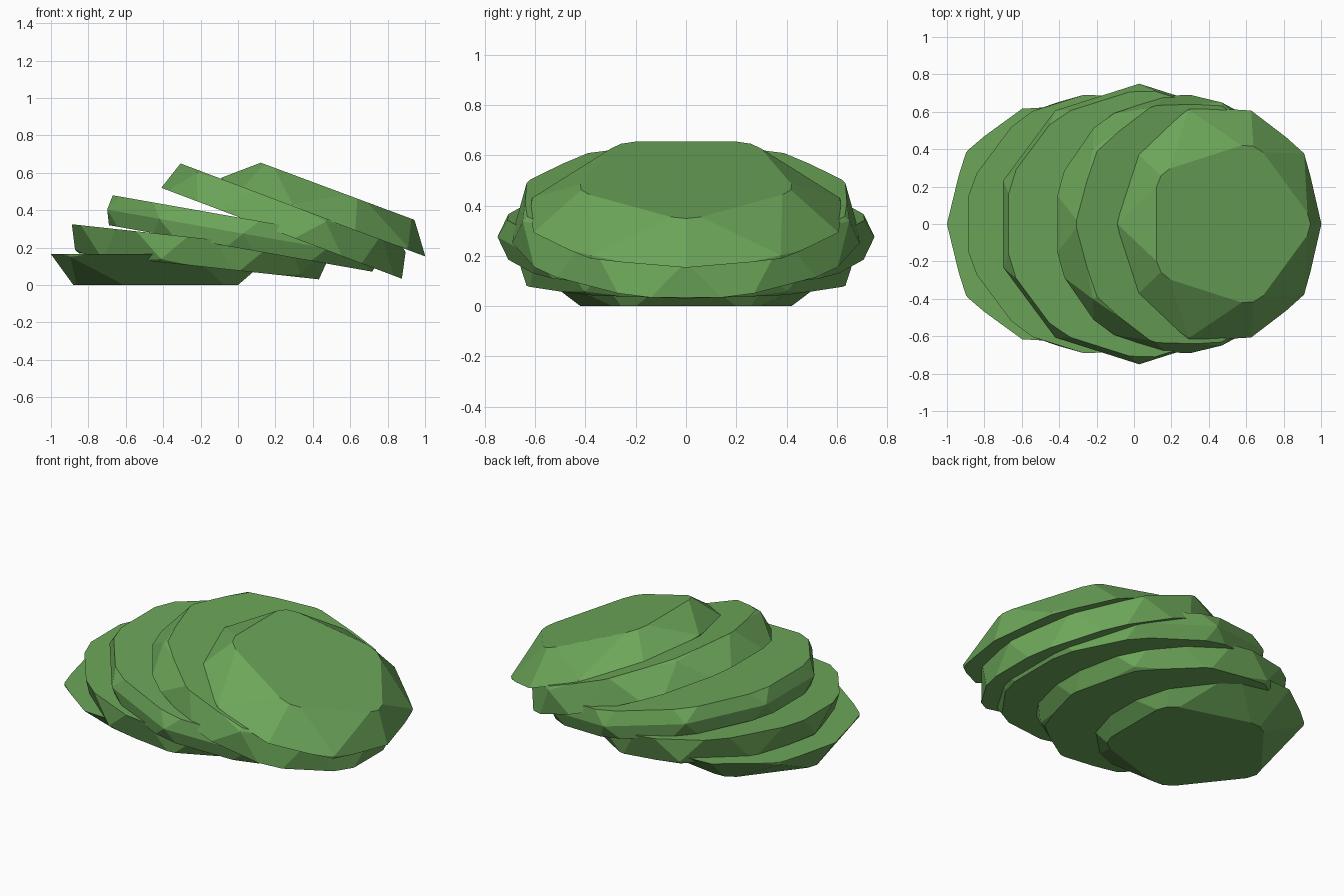
import bpy, bmesh, math
from mathutils import Vector, Matrix

if "Cube" in bpy.data.objects:
    bpy.data.objects.remove(bpy.data.objects["Cube"])

green = bpy.data.materials.new("green")
green.diffuse_color = (0.15, 0.38, 0.10, 1)
green.use_nodes = True
green.node_tree.nodes["Principled BSDF"].inputs["Base Color"].default_value = green.diffuse_color


def ring_range(bm, z):
    """x range and y half-width of the cut outline at height z"""
    ring = [v.co for v in bm.verts if abs(v.co.z - z) < 1e-4]
    xs = [c.x for c in ring]
    return min(xs), max(xs), max(abs(c.y) for c in ring)


def add_slice(name, cut, corner, tilt, length, thick, left, right, widths):
    """Slab cut from a low-poly ball, fitted to its outlines, laid at a tilt"""
    bm = bmesh.new()
    bmesh.ops.create_icosphere(bm, subdivisions=2, radius=1)
    lo, hi = cut
    for z, n in ((lo, -1), (hi, 1)):
        geom = bm.verts[:] + bm.edges[:] + bm.faces[:]
        res = bmesh.ops.bisect_plane(bm, geom=geom, plane_co=(0, 0, z),
                                     plane_no=(0, 0, n), clear_outer=True)
        edges = [e for e in res["geom_cut"] if isinstance(e, bmesh.types.BMEdge)]
        bmesh.ops.contextual_create(bm, geom=edges)
    a, b = ring_range(bm, lo), ring_range(bm, hi)
    for v in bm.verts:
        t = (v.co.z - lo) / (hi - lo)
        mix = lambda p, q: p + (q - p) * t
        x0, x1, y1 = (mix(p, q) for p, q in zip(a, b))
        s = (v.co.x - x0) / (x1 - x0)
        start, end = left * t, length + right * t
        v.co = Vector((start + (end - start) * s,
                       v.co.y / y1 * mix(*widths), thick * t))
    bmesh.ops.recalc_face_normals(bm, faces=bm.faces)
    bm.transform(Matrix.Translation((corner[0], 0, corner[1]))
                 @ Matrix.Rotation(math.radians(tilt), 4, 'Y'))
    me = bpy.data.meshes.new(name)
    bm.to_mesh(me)
    bm.free()
    me.materials.append(green)
    bpy.context.collection.objects.link(bpy.data.objects.new(name, me))


# Five fallen slices, bottom to top
add_slice("bottom_end_slice", (-0.80, -0.50), (-0.88, 0.0), 0, 0.88, 0.165,
          -0.12, 0.17, (0.42, 0.63))
add_slice("lower_slice", (-0.48, -0.17), (-0.85, 0.17), 6.2, 1.29, 0.15,
          -0.055, 0.05, (0.64, 0.69))
add_slice("middle_slice", (-0.16, 0.16), (-0.69, 0.32), 10, 1.43, 0.161,
          -0.008, 0.008, (0.71, 0.71))
add_slice("upper_slice", (0.17, 0.48), (-0.41, 0.52), 20.7, 1.375, 0.158,
          0.05, -0.055, (0.69, 0.64))
add_slice("top_end_slice", (0.50, 0.80), (-0.09, 0.559), 20.4, 1.165, 0.163,
          0.165, -0.123, (0.62, 0.42))
